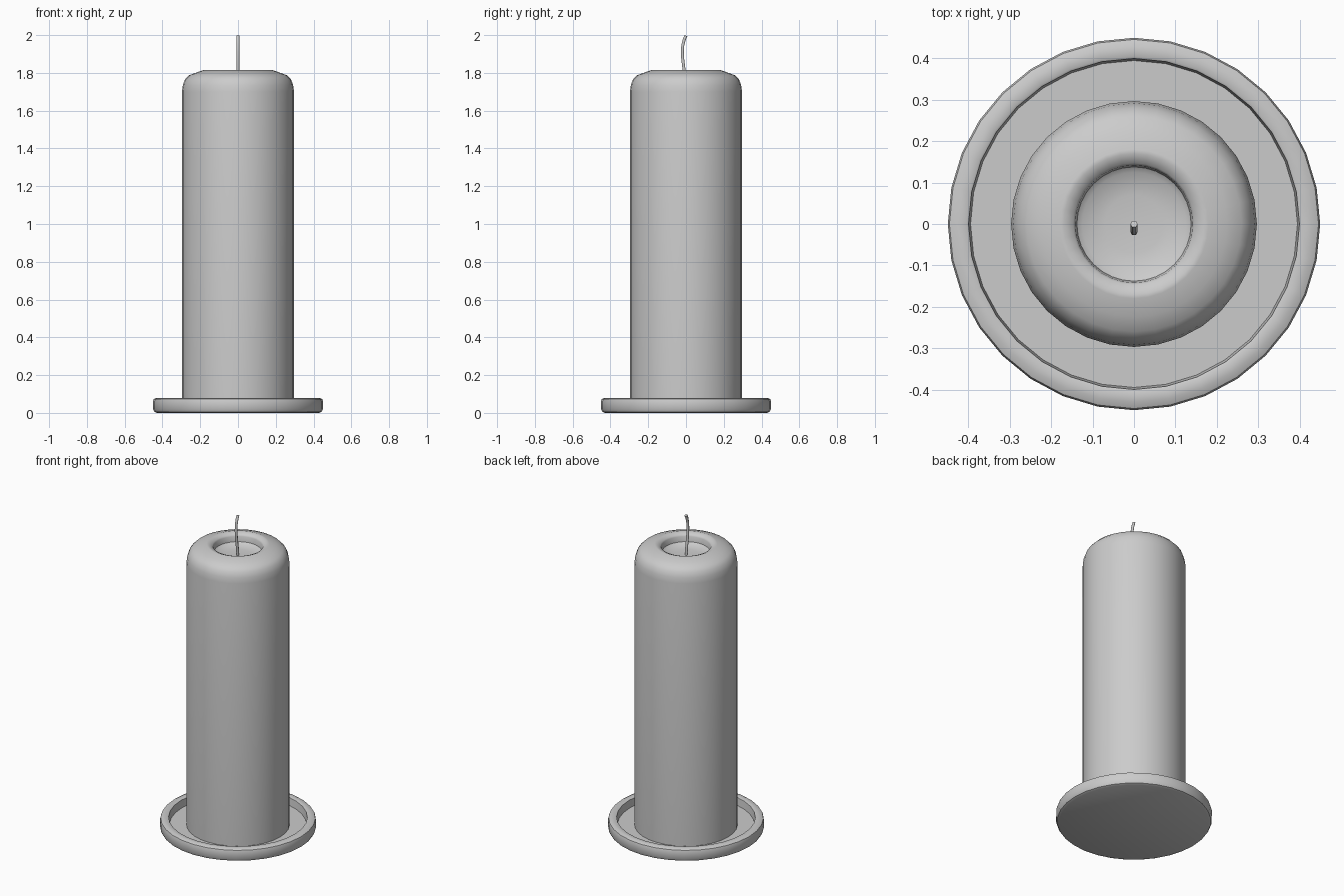
import bpy, bmesh, math

if "Cube" in bpy.data.objects:
    bpy.data.objects.remove(bpy.data.objects["Cube"])


def lathe(name, profile, steps=32, angle=35):
    """Spin an (r, z) profile that starts and ends on the axis."""
    bm = bmesh.new()
    verts = [bm.verts.new((r, 0, z)) for r, z in profile]
    edges = [bm.edges.new(p) for p in zip(verts, verts[1:])]
    bmesh.ops.spin(bm, geom=verts + edges, cent=(0, 0, 0), axis=(0, 0, 1),
                   angle=2 * math.pi, steps=steps, use_duplicate=False)
    bmesh.ops.remove_doubles(bm, verts=bm.verts, dist=1e-4)
    bmesh.ops.recalc_face_normals(bm, faces=bm.faces)
    mesh = bpy.data.meshes.new(name)
    bm.to_mesh(mesh)
    bm.free()
    obj = bpy.data.objects.new(name, mesh)
    bpy.context.collection.objects.link(obj)
    bpy.ops.object.select_all(action='DESELECT')
    obj.select_set(True)
    bpy.context.view_layer.objects.active = obj
    bpy.ops.object.shade_smooth_by_angle(angle=math.radians(angle))
    return obj


# Shallow dish with a rounded rim
lathe("dish", [(0, 0), (0.43, 0), (0.443, 0.006), (0.45, 0.02), (0.45, 0.06),
               (0.446, 0.073), (0.43, 0.08), (0.405, 0.08), (0.40, 0.077),
               (0.395, 0.03), (0, 0.03)])

# Wax pillar with a rounded shoulder and a melted hollow
lathe("candle", [(0, 0.03), (0.297, 0.03), (0.297, 1.70), (0.292, 1.735),
                 (0.281, 1.765), (0.26, 1.787), (0.225, 1.80), (0.18, 1.816),
                 (0.17, 1.816), (0.147, 1.806), (0.142, 1.797), (0.138, 1.765),
                 (0.125, 1.755), (0.07, 1.748), (0, 1.745)], angle=40)

# Bent wick
curve = bpy.data.curves.new("wick", 'CURVE')
curve.dimensions = '3D'
curve.bevel_depth = 0.009
curve.bevel_resolution = 1
curve.use_fill_caps = True
spline = curve.splines.new('POLY')
path = [(0.0, 1.73), (-0.006, 1.79), (-0.012, 1.83), (-0.017, 1.87),
        (-0.019, 1.91), (-0.017, 1.945), (-0.01, 1.975), (0.0, 1.997)]
spline.points.add(len(path) - 1)
for point, (y, z) in zip(spline.points, path):
    point.co = (0, y, z, 1)
bpy.context.collection.objects.link(bpy.data.objects.new("wick", curve))
